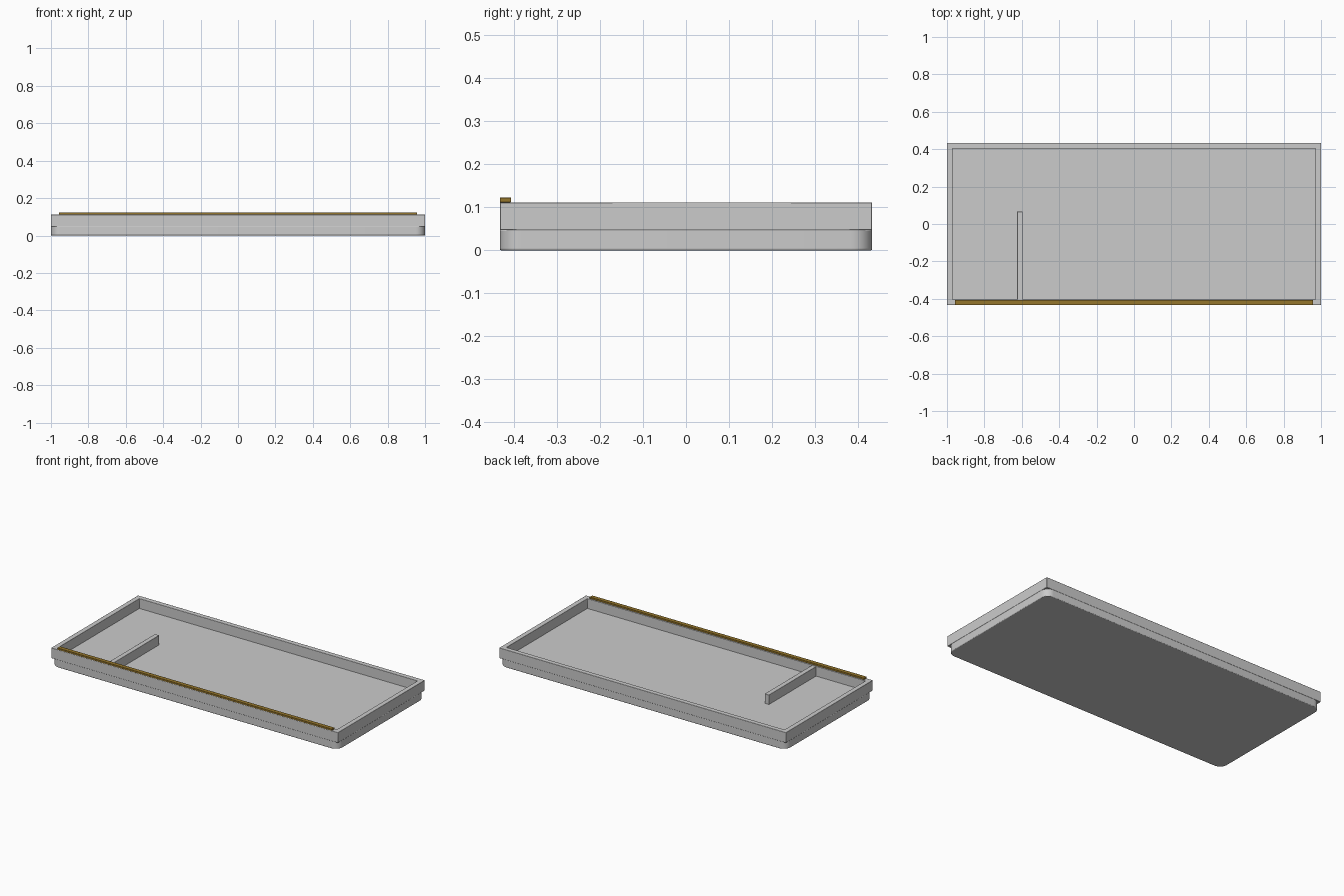
import bpy, bmesh

if "Cube" in bpy.data.objects:
    bpy.data.objects.remove(bpy.data.objects["Cube"])

L, W = 1.0, 0.433      # half length and half width
BASE_H, TOP = 0.049, 0.112
T = 0.03               # wall thickness


def finish(name, bm, bevel=0.0, segments=2, color=None):
    bmesh.ops.recalc_face_normals(bm, faces=bm.faces)
    mesh = bpy.data.meshes.new(name)
    bm.to_mesh(mesh)
    bm.free()
    ob = bpy.data.objects.new(name, mesh)
    bpy.context.collection.objects.link(ob)
    if bevel:
        mod = ob.modifiers.new("edge_bevel", 'BEVEL')
        mod.width = bevel
        mod.segments = segments
        mod.limit_method = 'ANGLE'
    if color:
        mat = bpy.data.materials.new(name + "_material")
        mat.diffuse_color = color
        mat.use_nodes = True
        mat.node_tree.nodes["Principled BSDF"].inputs["Base Color"].default_value = mat.diffuse_color
        mesh.materials.append(mat)
    bpy.ops.object.select_all(action='DESELECT')
    bpy.context.view_layer.objects.active = ob
    ob.select_set(True)
    bpy.ops.object.shade_smooth_by_angle()
    return ob


def box(x0, x1, y0, y1, z0, z1):
    bm = bmesh.new()
    bmesh.ops.create_cube(bm, size=1)
    for v in bm.verts:
        v.co = ((x0 + x1) / 2 + v.co.x * (x1 - x0),
                (y0 + y1) / 2 + v.co.y * (y1 - y0),
                (z0 + z1) / 2 + v.co.z * (z1 - z0))
    return bm


# Base slab with rounded upright corners and softened rims
bm = box(-L, L, -W, W, 0, BASE_H)
upright = [e for e in bm.edges if abs(e.verts[0].co.z - e.verts[1].co.z) > 0.01]
bmesh.ops.bevel(bm, geom=upright, offset=0.05, segments=8, profile=0.5, affect='EDGES')
finish("base_slab", bm, 0.004, 3)

# Raised rim: square-cornered frame flush with the slab sides
bm = bmesh.new()
rings = []
for x, y, z in ((L, W, BASE_H - 0.002), (L, W, TOP),
                (L - T, W - T, TOP), (L - T, W - T, BASE_H - 0.002)):
    rings.append([bm.verts.new((sx * x, sy * y, z))
                  for sx, sy in ((-1, -1), (1, -1), (1, 1), (-1, 1))])
for i in range(4):
    a, b = rings[i], rings[(i + 1) % 4]
    for j in range(4):
        k = (j + 1) % 4
        bm.faces.new((a[j], a[k], b[k], b[j]))
finish("rim_wall", bm, 0.002)

# Short divider running back from the front wall
finish("divider", box(-0.625, -0.595, -W + T - 0.004, 0.066, BASE_H - 0.002, 0.109), 0.002)

# Golden trim strip on the front wall
finish("trim_strip", box(-0.957, 0.957, -W, -0.407, TOP, 0.123), 0.001,
       color=(0.30, 0.18, 0.025, 1))
